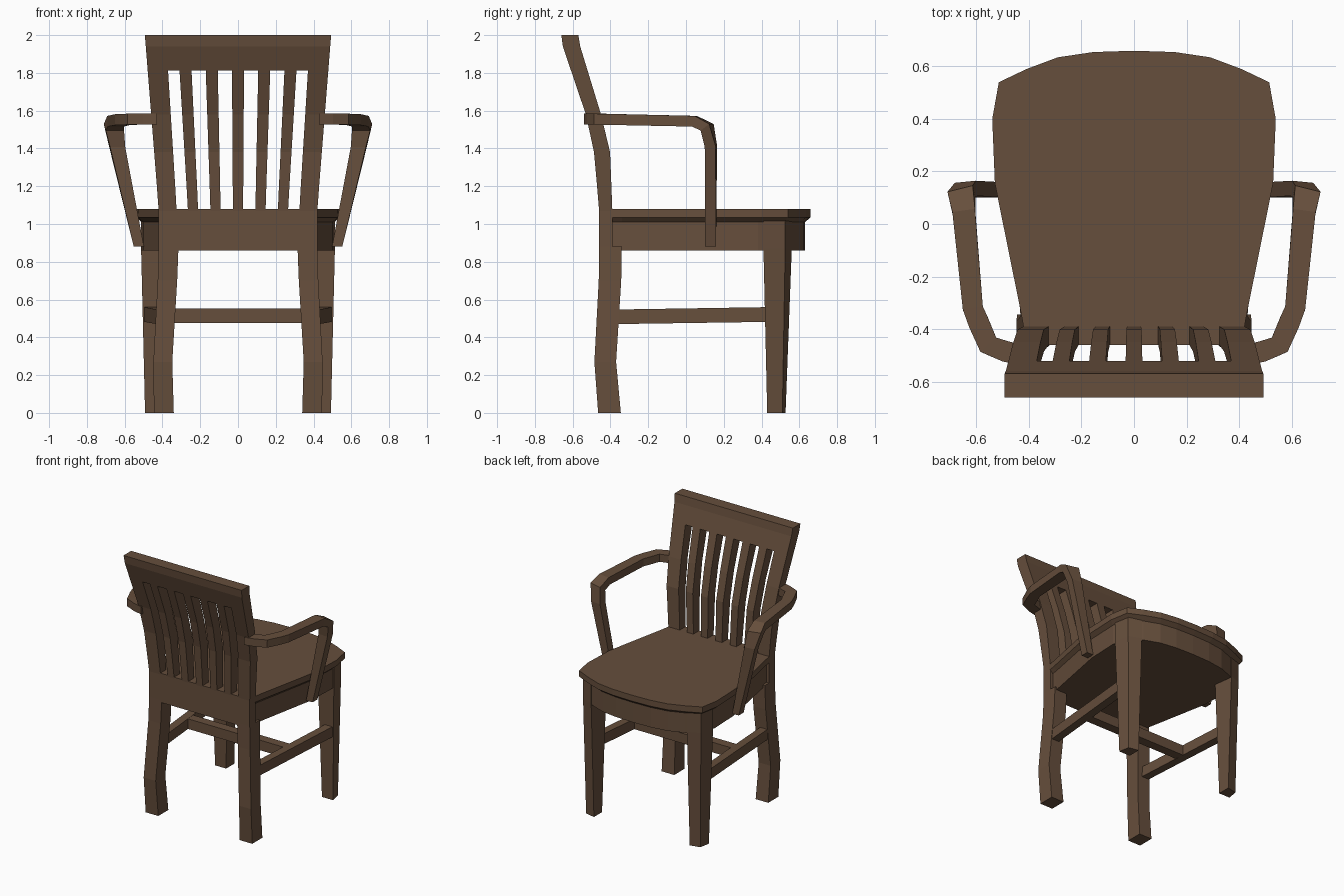
import bpy, bmesh
from mathutils import Vector

if "Cube" in bpy.data.objects:
    bpy.data.objects.remove(bpy.data.objects["Cube"])

wood = bpy.data.materials.new("brown wood")
wood.diffuse_color = (0.133, 0.077, 0.045, 1)
wood.use_nodes = True
wood.node_tree.nodes["Principled BSDF"].inputs["Base Color"].default_value = wood.diffuse_color


def loft(name, rings, flip=1):
    """Join rings of points into a closed solid; flip=-1 mirrors it in x."""
    bm = bmesh.new()
    loops = [[bm.verts.new((p[0] * flip, p[1], p[2])) for p in r] for r in rings]
    n = len(loops[0])
    for a, b in zip(loops, loops[1:]):
        for i in range(n):
            j = (i + 1) % n
            bm.faces.new((a[i], a[j], b[j], b[i]))
    bm.faces.new(loops[0])
    bm.faces.new(loops[-1])
    bmesh.ops.recalc_face_normals(bm, faces=bm.faces)
    me = bpy.data.meshes.new(name)
    bm.to_mesh(me)
    bm.free()
    me.materials.append(wood)
    ob = bpy.data.objects.new(name, me)
    bpy.context.collection.objects.link(ob)
    return ob


def rect(x0, x1, y0, y1, z):
    return [(x0, y0, z), (x1, y0, z), (x1, y1, z), (x0, y1, z)]


def lerp_table(t, table):
    for a, b in zip(table, table[1:]):
        if t <= b[0]:
            f = (t - a[0]) / (b[0] - a[0])
            return [p + (q - p) * f for p, q in zip(a[1:], b[1:])]
    return table[-1][1:]


# Seat with a stepped-in apron below
half = [(0.155, 0.655), (0.29, 0.635), (0.41, 0.59), (0.515, 0.54),
        (0.54, 0.40), (0.53, 0.155), (0.43, -0.34), (0.41, -0.455)]
outline = [(0, 0.66)] + half + [(-x, y) for x, y in reversed(half)]


def seat_ring(z, inset):
    k = 1 - inset / 0.54
    return [(x * k, y - max(y, 0) / 0.66 * inset, z) for x, y in outline]


loft("seat", [seat_ring(0.86, 0.03), seat_ring(1.01, 0.03),
              seat_ring(1.035, 0), seat_ring(1.08, 0)])

# Back side profile: z, rear y, front y
BACK = [(0.86, -0.46, -0.39), (1.08, -0.46, -0.39), (1.38, -0.487, -0.402),
        (1.58, -0.53, -0.45), (1.94, -0.652, -0.56), (2.0, -0.66, -0.57)]


def back_part(name, zs, x_range, flip=1):
    """Upright board that follows the bent back profile."""
    rings = []
    for z in zs:
        y0, y1 = lerp_table(z, BACK)
        x0, x1 = x_range(z)
        rings.append(rect(x0, x1, y0, y1, z))
    return loft(name, rings, flip)


def spread(z):
    return max(0, (z - 1.08) / 0.92)


def outer(z):
    return 0.42 + 0.073 * spread(z)


UP = [1.07, 1.2, 1.38, 1.48, 1.58, 1.815]
back_part("back_bottom_rail", [0.86, 1.08], lambda z: (-0.42, 0.42))
back_part("back_top_rail", [1.813, 1.94, 2.0], lambda z: (-outer(z), outer(z)))
for s in (1, -1):
    back_part("back_stile", UP, lambda z: (0.325 + 0.057 * spread(z), outer(z)), s)
for i in range(-2, 3):
    def slat(z, i=i):
        c, h = i * (0.119 + 0.025 * spread(z)), 0.027 + 0.006 * spread(z)
        return c - h, c + h
    back_part("back_slat", UP, slat)

# Arms: centre x, y, z and half width vector x, y
ARM = [(0.43, -0.50, 1.555, 0.0, -0.04), (0.49, -0.485, 1.555, 0.012, -0.038),
       (0.555, -0.46, 1.555, 0.03, -0.027), (0.593, -0.373, 1.553, 0.035, -0.02),
       (0.614, -0.32, 1.552, 0.038, -0.006), (0.648, 0.045, 1.544, 0.043, -0.006),
       (0.657, 0.112, 1.512, 0.048, -0.012), (0.640, 0.132, 1.41, 0.040, -0.004),
       (0.525, 0.13, 0.88, 0.027, 0.0)]


def arm(flip):
    pts = [Vector(a[:3]) for a in ARM]
    rings = []
    for i, p in enumerate(pts):
        d = Vector((0, 0, 0))
        if i > 0:
            d += (p - pts[i - 1]).normalized()
        if i < len(pts) - 1:
            d += (pts[i + 1] - p).normalized()
        side = Vector((ARM[i][3], ARM[i][4], 0))
        up = side.cross(d).normalized() * 0.029
        rings.append([p + side + up, p - side + up, p - side - up, p + side - up])
    loft("arm", rings, flip)


for s in (1, -1):
    arm(s)
    # Bent rear legs
    loft("rear_leg", [rect(0.34, 0.445, -0.465, -0.345, 0),
                      rect(0.348, 0.448, -0.485, -0.37, 0.27),
                      rect(0.322, 0.425, -0.462, -0.343, 0.7),
                      rect(0.315, 0.42, -0.46, -0.34, 0.88)], s)
    # Tapered front legs
    loft("front_leg", [
        [(0.40, 0.43, 0), (0.492, 0.43, 0), (0.477, 0.51, 0), (0.40, 0.527, 0)],
        [(0.38, 0.41, 0.87), (0.513, 0.41, 0.87), (0.492, 0.525, 0.87), (0.40, 0.56, 0.87)],
        [(0.38, 0.41, 1.02), (0.513, 0.41, 1.02), (0.492, 0.525, 1.02), (0.40, 0.56, 1.02)]], s)
    # Side stretchers
    loft("side_stretcher", [
        [(0.37, -0.38, 0.47), (0.43, -0.38, 0.47), (0.43, -0.38, 0.547), (0.37, -0.38, 0.547)],
        [(0.435, 0.44, 0.482), (0.497, 0.44, 0.482), (0.497, 0.44, 0.56), (0.435, 0.44, 0.56)]], s)

# Cross stretcher
loft("cross_stretcher", [rect(-0.42, 0.42, -0.03, 0.04, 0.476),
                         rect(-0.42, 0.42, -0.03, 0.04, 0.552)])
